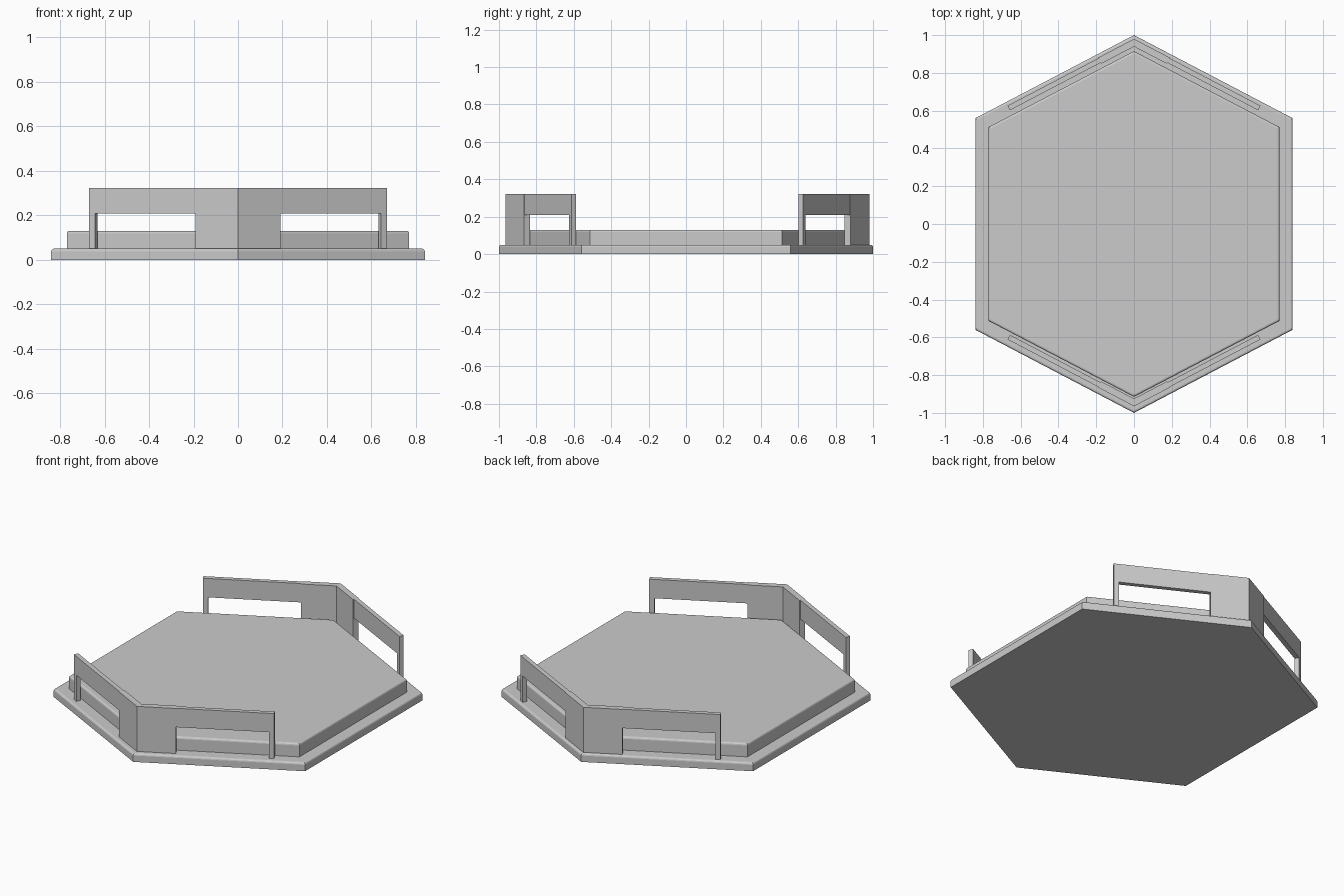
import bpy, bmesh
from mathutils import Vector

if "Cube" in bpy.data.objects:
    bpy.data.objects.remove(bpy.data.objects["Cube"])

D = Vector((0.886, -0.464))   # along a slanted hexagon side
N = Vector((0.464, 0.886))    # outward normal of that side


def prism(name, pts, z0, z1, bevel=0.0):
    bm = bmesh.new()
    face = bm.faces.new([bm.verts.new((x, y, z0)) for x, y in pts])
    ext = bmesh.ops.extrude_face_region(bm, geom=[face])
    for v in ext["geom"]:
        if isinstance(v, bmesh.types.BMVert):
            v.co.z = z1
    bmesh.ops.recalc_face_normals(bm, faces=bm.faces)
    if bevel:
        top = [e for e in bm.edges if all(abs(v.co.z - z1) < 1e-5 for v in e.verts)]
        bmesh.ops.bevel(bm, geom=top, offset=bevel, segments=3, profile=0.5, affect='EDGES')
    me = bpy.data.meshes.new(name)
    bm.to_mesh(me)
    bm.free()
    ob = bpy.data.objects.new(name, me)
    bpy.context.collection.objects.link(ob)
    return ob


def hexagon(x, y, apex):
    return [(0, apex), (-x, y), (-x, -y), (0, -apex), (x, -y), (x, y)]


# Stepped hexagonal platform
prism("base_slab", hexagon(0.84, 0.56, 1.0), 0, 0.05, 0.012)
prism("upper_slab", hexagon(0.77, 0.513, 0.915), 0.045, 0.13, 0.012)

# Corner guard at the back and front points
TOP, FLOOR, OPEN = 0.322, 0.045, 0.208
for side, sy, apex in (("back", 1, 0.98), ("front", -1, 0.965)):
    A = Vector((0, apex))

    def at(t, depth, sx):
        p = A + D * t - N * depth
        return (p.x * sx, p.y * sy)

    # Solid chevron block
    th = 0.036
    prism(side + "_corner_block",
          [(0, apex * sy), at(0.215, 0, 1), at(0.215, th, 1),
           (0, (apex - th / N.y) * sy), at(0.215, th, -1), at(0.215, 0, -1)],
          FLOOR, TOP)

    # Rails and end posts on both arms
    for label, sx in (("right", 1), ("left", -1)):
        def bar(part, t0, t1, z0, z1):
            prism(f"{side}_{label}_{part}",
                  [at(t0, 0.003, sx), at(t1, 0.003, sx),
                   at(t1, 0.030, sx), at(t0, 0.030, sx)], z0, z1)
        bar("rail", 0.21, 0.757, OPEN, TOP)
        bar("post", 0.728, 0.757, FLOOR, OPEN)
